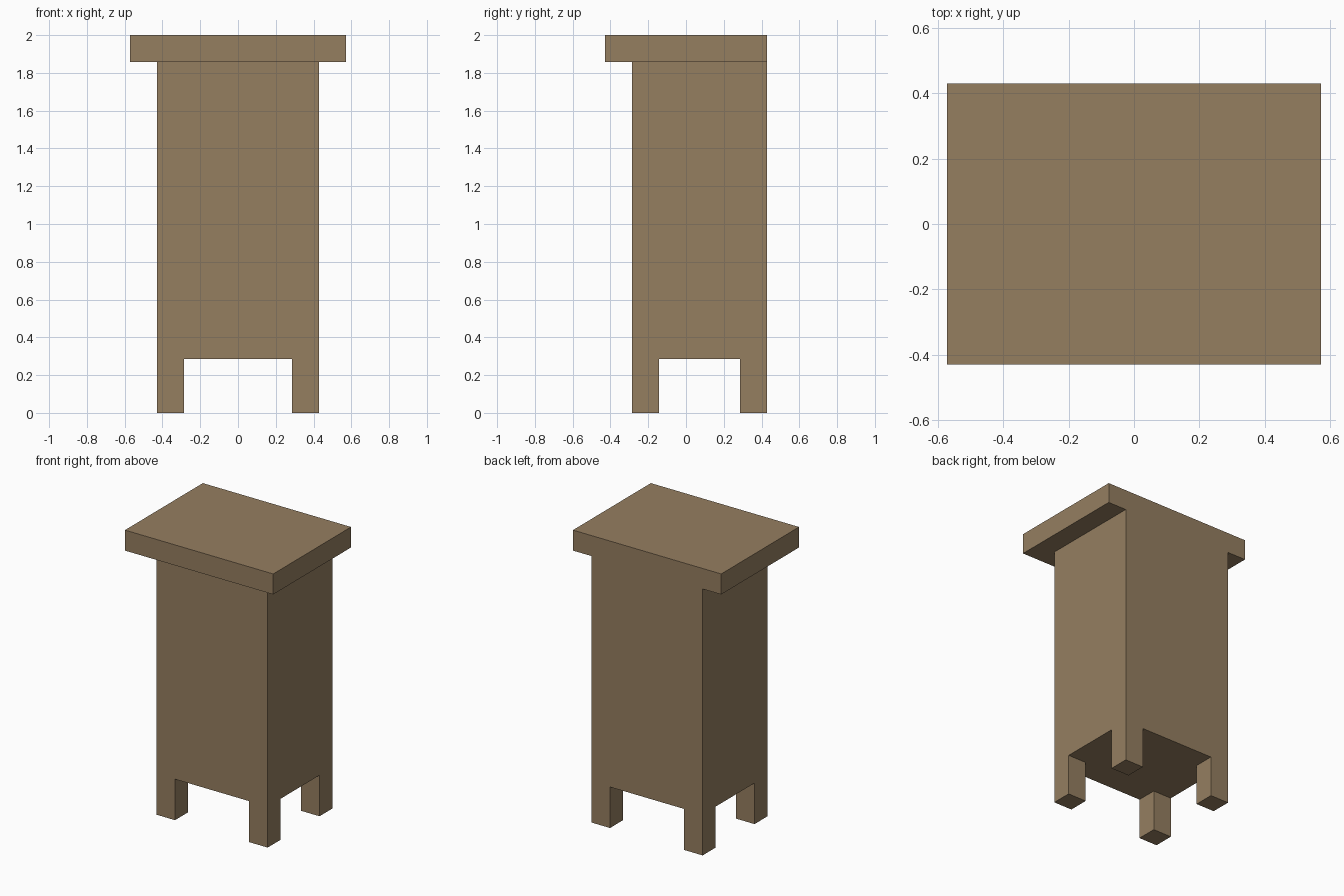
import bpy

cube = bpy.data.objects.get("Cube")
if cube:
    bpy.data.objects.remove(cube, do_unlink=True)

U = 2 / 14  # the whole stand is laid out on a grid of fourteen units in height

wood = bpy.data.materials.new("brown_wood")
wood.use_nodes = True
colour = (0.30, 0.21, 0.118, 1)
wood.diffuse_color = colour
wood.node_tree.nodes["Principled BSDF"].inputs["Base Color"].default_value = colour


def box(name, low, high):
    """Flat-sided box between two corners given in grid units."""
    centre = [(a + b) / 2 * U for a, b in zip(low, high)]
    size = [(b - a) * U for a, b in zip(low, high)]
    bpy.ops.mesh.primitive_cube_add(size=1, location=centre)
    obj = bpy.context.object
    obj.name = name
    obj.scale = size
    bpy.ops.object.transform_apply(location=False, rotation=False, scale=True)
    obj.data.materials.append(wood)
    return obj


# Overhanging top, flush with the body at the back
box("top_slab", (-4, -3, 13), (4, 3, 14))

# Tall body
box("body", (-3, -2, 2), (3, 3, 13))

# Four square legs at the body corners
for side, x in (("right", -3), ("left", 2)):
    for end, y in (("front", -2), ("back", 2)):
        box(f"{end}_{side}_leg", (x, y, 0), (x + 1, y + 1, 2))
